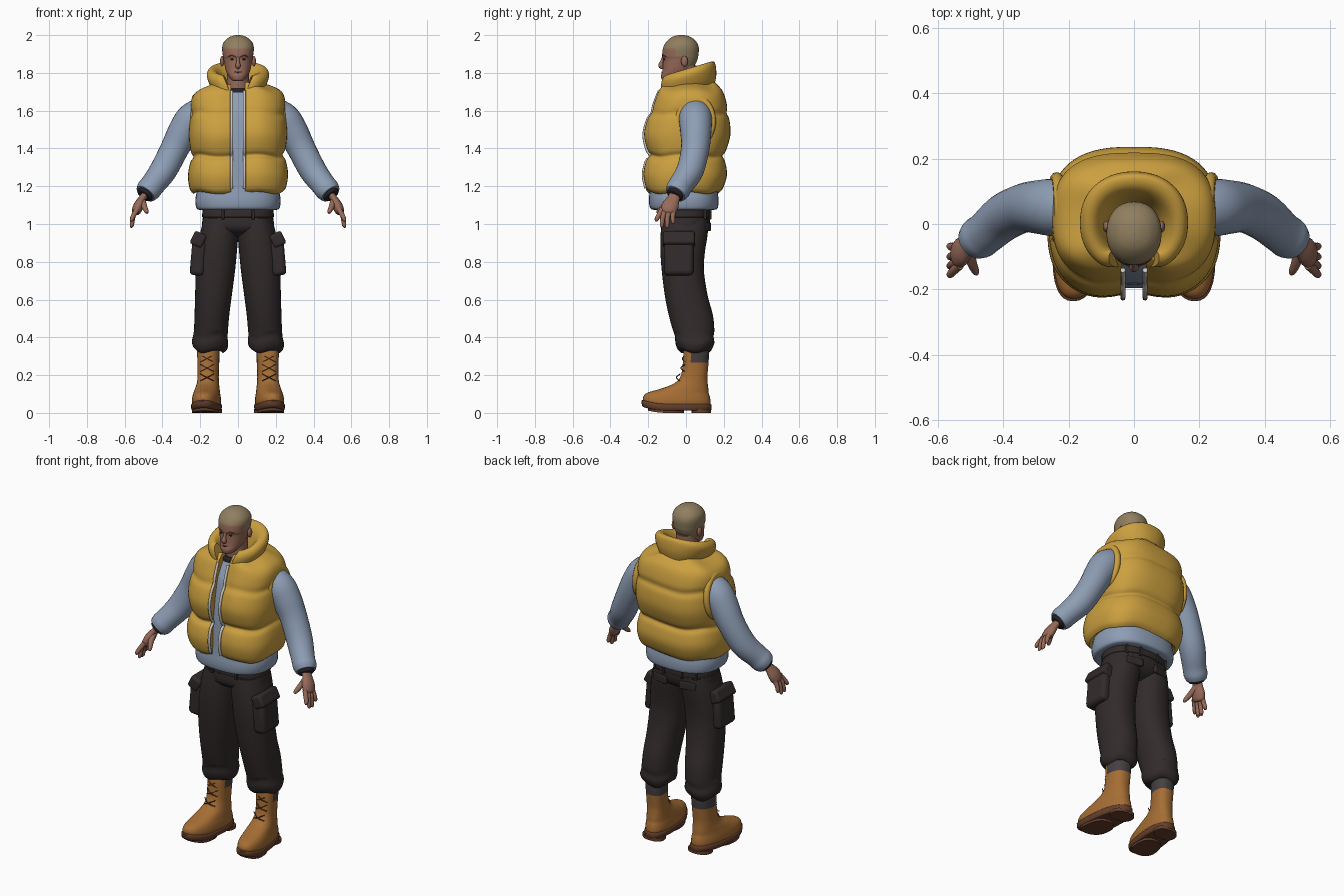
import bpy, bmesh
from math import sin, cos, pi, asin, radians
from mathutils import Vector

if "Cube" in bpy.data.objects:
    bpy.data.objects.remove(bpy.data.objects["Cube"])


def material(name, r, g, b):
    m = bpy.data.materials.new(name)
    m.use_nodes = True
    m.diffuse_color = (r, g, b, 1)
    bsdf = m.node_tree.nodes["Principled BSDF"]
    bsdf.inputs["Base Color"].default_value = (r, g, b, 1)
    bsdf.inputs["Roughness"].default_value = 0.8
    return m


YELLOW = material("mustard", .60, .35, .05)
BLUE = material("grey_blue", .27, .34, .46)
PANTS = material("dark_brown", .032, .024, .024)
TAN = material("tan_leather", .38, .155, .035)
SOLE = material("sole_brown", .13, .05, .025)
SKIN = material("skin", .31, .145, .1)
HAIR = material("cropped_hair", .28, .21, .115)
DARK = material("near_black", .016, .015, .018)
ZIP = material("zip_grey", .6, .56, .5)
SOCK = material("charcoal", .06, .052, .055)


def finish(ob, *mats, angle=50):
    for m in mats:
        ob.data.materials.append(m)
    bpy.ops.object.select_all(action="DESELECT")
    ob.select_set(True)
    bpy.context.view_layer.objects.active = ob
    bpy.ops.object.shade_smooth_by_angle(angle=radians(angle))
    return ob


def skin(name, rings, *mats, rule=None):
    """Bridge closed rings and cap both ends."""
    bm = bmesh.new()
    loops = [[bm.verts.new(p) for p in r] for r in rings]
    n = len(loops[0])
    for a, b in zip(loops, loops[1:]):
        for i in range(n):
            j = (i + 1) % n
            bm.faces.new((a[i], a[j], b[j], b[i]))
    bm.faces.new(loops[0])
    bm.faces.new(loops[-1])
    bmesh.ops.recalc_face_normals(bm, faces=bm.faces)
    if rule:
        for f in bm.faces:
            f.material_index = int(rule(f.calc_center_median()))
    me = bpy.data.meshes.new(name)
    bm.to_mesh(me)
    bm.free()
    ob = bpy.data.objects.new(name, me)
    bpy.context.collection.objects.link(ob)
    return finish(ob, *mats)


def spline(rows, k=4):
    """Catmull-Rom through rows of numbers."""
    out = []
    for i in range(len(rows) - 1):
        quad = [rows[max(0, min(len(rows) - 1, i + d))] for d in (-1, 0, 1, 2)]
        for s in range(k):
            t = s / k
            out.append([b + .5 * t * (c - a + t * (2*a - 5*b + 4*c - d + t * (3*(b - c) + d - a)))
                        for a, b, c, d in zip(*quad)])
    return out + [list(rows[-1])]


def power(v, e):
    return abs(v) ** e * (1 if v > 0 else -1)


def oval(a, z, rx, yf, yb, e, cx=0):
    return Vector((cx + rx * power(sin(a), e),
                   (yf + yb) / 2 - (yb - yf) / 2 * power(cos(a), e), z))


def body(name, rows, *mats, e=.85, n=36, k=4, rule=None, warp=None):
    """Stack of ovals; each row is z, half width, front y, back y."""
    rings = [[oval(2 * pi * i / n, *r, e) for i in range(n)] for r in spline(rows, k)]
    if warp:
        rings = [[warp(p) for p in r] for r in rings]
    return skin(name, rings, *mats, rule=rule)


def tube(name, rows, mat, n=16, k=4, flat=1):
    """Swept tube; each row is x, y, z, radius."""
    rows = spline(rows, k)
    pts = [Vector(r[:3]) for r in rows]
    rings = []
    for i, p in enumerate(pts):
        d = (pts[min(i + 1, len(pts) - 1)] - pts[max(i - 1, 0)]).normalized()
        u = Vector((0, 1, 0)) - d * d.y
        u.normalize()
        v = d.cross(u)
        rings.append([p + rows[i][3] * (u * cos(2*pi*j/n) + v * sin(2*pi*j/n) * flat) for j in range(n)])
    return skin(name, rings, mat)


def open_shell(name, rows, mat, e, tilt=0, wave=0, pull=0, n=64):
    """Padded horseshoe shell, open in front; rows: z, half width, front, back, half gap."""
    rows = spline(rows, 4)
    rings = []
    for i in range(n + 1):
        edge = max(0, 1 - min(i, n - i) / 4) ** 2
        ring = []
        for z, rx, yf, yb, gap in rows:
            a0 = asin(min(1, gap / rx) ** (1 / e))
            a = a0 + (2 * pi - 2 * a0) * i / n
            p = oval(a, z, rx, yf, yb, e)
            p.z += tilt * p.y + wave * sin(5 * a)
            p.y += pull * edge
            ring.append(p)
        rings.append(ring)
    return skin(name, rings, mat)


def ball(name, loc, scale, mat):
    bpy.ops.mesh.primitive_uv_sphere_add(segments=16, ring_count=10, location=loc)
    ob = bpy.context.object
    ob.name, ob.scale = name, scale
    return finish(ob, mat)


def box(name, loc, size, mat, rot=(0, 0, 0), bevel=.022):
    bpy.ops.mesh.primitive_cube_add(size=1, location=loc, rotation=rot)
    ob = bpy.context.object
    ob.name, ob.scale = name, size
    bpy.ops.object.transform_apply(location=False, rotation=False, scale=True)
    m = ob.modifiers.new("round", "BEVEL")
    m.width, m.segments = bevel, 3
    return finish(ob, mat)


# Padded vest with quilted bulges
vest = [(1.165, .235, -.20, .17), (1.19, .255, -.222, .195), (1.26, .265, -.235, .217),
        (1.33, .253, -.22, .207), (1.36, .236, -.196, .192), (1.39, .25, -.215, .212),
        (1.47, .26, -.232, .235), (1.55, .255, -.213, .23), (1.585, .245, -.19, .215),
        (1.62, .25, -.182, .218), (1.67, .245, -.165, .207), (1.705, .22, -.15, .192),
        (1.73, .165, -.13, .17), (1.745, .11, -.11, .15)]
lining = [(z - .01, rx - .04, f + .045, b - .04) for z, rx, f, b in vest[-2::-3]]
open_shell("vest", [r + (.036,) for r in vest + lining + [(1.19, .2, -.17, .14)]],
           YELLOW, .74, wave=.006, pull=.018)
open_shell("vest_collar", [
    (1.69, .12, -.12, .15, .036), (1.735, .148, -.143, .16, .042), (1.785, .165, -.15, .158, .06),
    (1.815, .152, -.144, .147, .075), (1.818, .125, -.122, .115, .075), (1.79, .1, -.105, .09, .06),
    (1.73, .078, -.095, .072, .05), (1.68, .07, -.09, .065, .045)], YELLOW, .9, tilt=.3, pull=.012)

# Shirt body, neckline and trousers seat
body("shirt", [(1.075, .205, -.17, .15), (1.085, .22, -.19, .168), (1.13, .226, -.196, .172),
               (1.2, .215, -.19, .165), (1.4, .205, -.18, .16), (1.58, .2, -.15, .16),
               (1.64, .17, -.125, .12), (1.685, .085, -.1, .07), (1.71, .065, -.088, .055)], BLUE, e=.8)
body("shirt_neckline", [(1.695, .066, -.1, .055), (1.714, .066, -.096, .055), (1.718, .058, -.08, .05)], DARK)
body("trouser_seat", [(1.1, .175, -.12, .12), (1.03, .187, -.132, .128), (.98, .188, -.13, .118),
                      (.95, .15, -.1, .09), (.93, .07, -.05, .05)], PANTS)
body("belt", [(1.035, .187, -.132, .128), (1.04, .19, -.136, .132), (1.07, .188, -.134, .131),
              (1.075, .185, -.13, .128)], PANTS)

# Neck and head
body("neck", [(1.62, .07, -.06, .06), (1.72, .06, -.075, .055), (1.84, .057, -.07, .055)], SKIN, e=1)


def is_hair(c):
    return c.z > 1.932 or (c.y > -.055 and c.z > 1.885) or (c.y > .012 and c.z > 1.80)


body("head", [(1.757, .018, -.115, -.07), (1.763, .034, -.128, -.05), (1.785, .051, -.132, -.01),
              (1.81, .064, -.125, .025), (1.85, .073, -.121, .052), (1.875, .077, -.121, .062),
              (1.89, .08, -.126, .065), (1.93, .084, -.122, .068), (1.96, .077, -.107, .058),
              (1.985, .053, -.082, .033), (1.997, .025, -.055, .006), (2.0, .004, -.03, -.02)],
     SKIN, HAIR, e=.92, n=72, k=6, rule=is_hair)
tube("nose", [(0, -.118, 1.888, .007), (0, -.128, 1.86, .009), (0, -.133, 1.838, .014),
              (0, -.122, 1.826, .008)], SKIN)
tube("mouth", [(-.022, -.121, 1.804, .002), (0, -.127, 1.804, .004), (.022, -.121, 1.804, .002)], SOLE, n=8)

for s, side in ((1, "left"), (-1, "right")):
    def flip(rows):
        return [(s * r[0],) + tuple(r[1:]) for r in rows]

    # Face details
    ball(side + "_ear", (s * .084, -.008, 1.862), (.011, .018, .028), SKIN)
    ball(side + "_eye", (s * .031, -.115, 1.872), (.01, .005, .004), DARK)
    tube(side + "_brow", flip([(.014, -.124, 1.887, .002), (.033, -.12, 1.892, .003),
                               (.052, -.107, 1.887, .002)]), SOLE, n=8)

    # Zip edge follows the vest front
    tube(side + "_zip", [(s * .034, f + .009, z, .008) for z, rx, f, b in vest[1:12]], ZIP, n=8)

    # Sleeve, armhole padding and cuff
    tube(side + "_sleeve", flip([(.15, .05, 1.60, .08), (.235, .05, 1.56, .088), (.285, .052, 1.495, .083),
                                 (.335, .049, 1.40, .075), (.395, .022, 1.285, .072), (.45, -.025, 1.21, .065),
                                 (.474, -.043, 1.18, .065), (.49, -.056, 1.16, .056)]), BLUE, n=28)
    bpy.ops.mesh.primitive_torus_add(major_radius=.1, minor_radius=.018, major_segments=40, minor_segments=10,
                                     location=(s * .236, .05, 1.545), rotation=(0, s * radians(86), 0))
    rim = bpy.context.object
    rim.name, rim.scale = side + "_armhole", (1.2, .92, 1)
    finish(rim, YELLOW)
    tube(side + "_cuff", flip([(.477, -.046, 1.175, .045), (.495, -.059, 1.153, .045),
                               (.499, -.062, 1.148, .036)]), DARK)

    # Hand with fingers and thumb
    tube(side + "_palm", flip([(.485, -.055, 1.165, .032), (.507, -.066, 1.135, .033), (.525, -.082, 1.10, .044),
                               (.537, -.094, 1.07, .042), (.541, -.098, 1.056, .03)]), SKIN, flat=.6)
    tips = [(-.126, -.155, 1.015), (-.106, -.128, .985), (-.084, -.1, .982), (-.064, -.068, 1.003)]
    for k, (y0, y1, z1) in enumerate(tips):
        tube(f"{side}_finger_{k + 1}", flip([(.533, y0, 1.08, .014), (.553, (y0 + y1) / 2 - .004, 1.045, .013),
                                             (.562, y1, z1 + .01, .011), (.56, y1, z1, .006)]), SKIN, n=10)
    tube(side + "_thumb", flip([(.508, -.075, 1.125, .02), (.497, -.115, 1.095, .016),
                                (.485, -.143, 1.068, .012), (.48, -.153, 1.058, .006)]), SKIN, n=10)

    # Baggy trouser leg: rows z, centre x, half width, front, back
    leg = [(1.03, .092, .088, -.125, .115), (.95, .1, .101, -.134, .115), (.85, .112, .106, -.135, .1),
           (.75, .12, .104, -.128, .095), (.62, .13, .097, -.112, .115), (.52, .138, .092, -.092, .142),
           (.44, .143, .09, -.07, .15), (.405, .146, .091, -.058, .146), (.37, .148, .096, -.056, .15),
           (.34, .148, .088, -.045, .138), (.325, .15, .07, -.03, .125)]
    skin(side + "_trouser_leg", [[oval(2*pi*i/36, z + (.008 * sin(3*pi*i/18) if z < .42 else 0), rx, f, b, .9, s * cx)
                                  for i in range(36)] for z, cx, rx, f, b in spline(leg)], PANTS)

    # Cargo pocket, flap, back pocket and belt loops
    box(side + "_cargo_pocket", (s * .21, -.038, .82), (.078, .155, .185), PANTS, (0, s * radians(-5), 0))
    box(side + "_cargo_flap", (s * .21, -.038, .918), (.07, .17, .075), PANTS, (0, s * radians(-26), 0), .015)
    box(side + "_back_pocket_flap", (s * .09, .114, .985), (.1, .018, .045), PANTS, (0, 0, s * radians(-12)), .006)
    for x, y in ((.06, .126), (.135, .1), (.08, -.13)):
        box(side + "_belt_loop", (s * x, y, 1.055), (.016, .018, .06), PANTS, bevel=.004)

    # Boot upper, charcoal heel collar, sole and heel
    def splay(p):
        lift = .02 * max(0, (-p.y - .1) / .13) ** 2
        return Vector((p.x + s * (.157 - .1 * (p.y - .05)), p.y, p.z + lift))

    body(side + "_boot", [(.035, .07, -.225, .128), (.06, .074, -.228, .13), (.085, .072, -.215, .126),
                          (.105, .068, -.185, .12), (.13, .063, -.125, .118), (.155, .058, -.065, .115),
                          (.19, .055, -.03, .113), (.25, .056, -.018, .118), (.31, .059, -.014, .122),
                          (.335, .057, -.01, .12), (.345, .045, 0, .11)],
         TAN, SOCK, warp=splay, rule=lambda c: c.y > .03 and c.z > .265)
    body(side + "_sole", [(.012, .068, -.222, .128), (.016, .076, -.232, .135), (.042, .078, -.236, .136),
                          (.048, .072, -.228, .13)], SOLE, warp=splay, k=2)
    for label, f, b, w in (("heel", .03, .132, .068), ("tread", -.2, -.01, .07)):
        body(f"{side}_{label}", [(0, w, f, b), (.02, w, f, b)], SOLE, warp=splay, k=1)

    # Crossed laces up the front
    for k, y in enumerate((-.05, -.026, -.019)):
        z = .17 + .05 * k
        for d in (-1, 1):
            tube(side + "_lace", [(s * .164 - d * .036, y + .016, z, .003), (s * .164, y - .001, z + .018, .003),
                                  (s * .164 + d * .036, y + .02, z + .036, .003)], SOLE, n=6)
